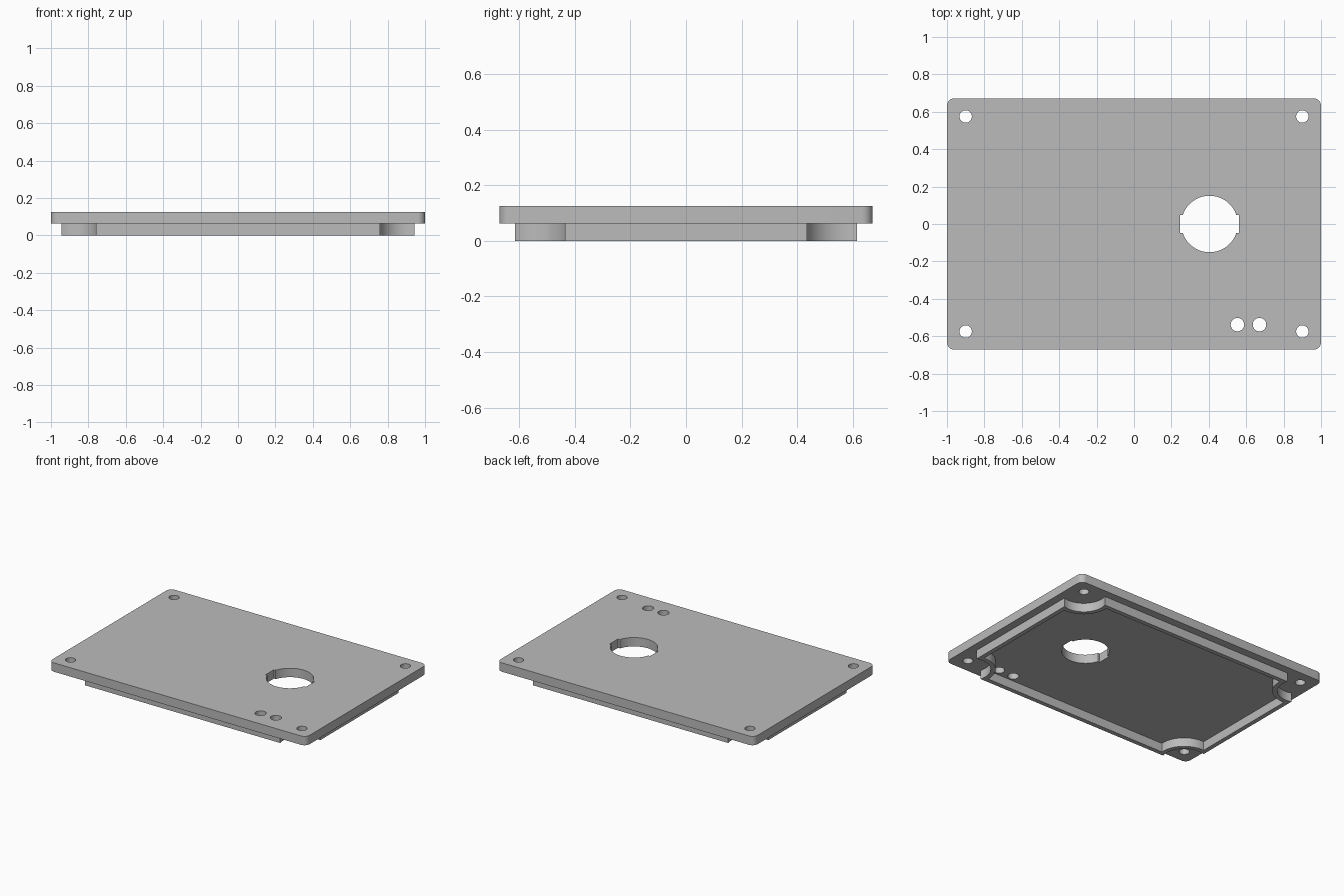
import bpy
import bmesh
from math import sin, cos, atan2, sqrt, asin, pi

cube = bpy.data.objects.get("Cube")
if cube:
    bpy.data.objects.remove(cube, do_unlink=True)

# Main dimensions
HALF_X, HALF_Y = 1.0, 0.672
STEP, TOP = 0.0625, 0.125
RIM_X, RIM_Y = 0.944, 0.616
WALL = 0.031
SCREW_X, SCREW_Y = 0.9, 0.575
CLEARANCE = 0.1465

grey = bpy.data.materials.new("plain_grey")
grey.use_nodes = True
grey.diffuse_color = (0.5, 0.5, 0.5, 1)
grey.node_tree.nodes["Principled BSDF"].inputs["Base Color"].default_value = (0.5, 0.5, 0.5, 1)


def arc(cx, cy, r, start, end, steps=12):
    return [(cx + r * cos(start + (end - start) * i / steps),
             cy + r * sin(start + (end - start) * i / steps)) for i in range(steps + 1)]


def mirrored(quarter, cx=0, cy=0):
    """Closed outline from one quarter, mirrored in both axes."""
    half = quarter + [(-x, y) for x, y in reversed(quarter)]
    whole = half + [(x, -y) for x, y in reversed(half)]
    return [(cx + x, cy + y) for x, y in whole]


def circle(cx, cy, r):
    return mirrored(arc(0, 0, r, 0, pi / 2, 10), cx, cy)


def scalloped(hx, hy, r):
    """Rectangle with a concave arc around each corner screw."""
    dx, dy = hx - SCREW_X, hy - SCREW_Y
    start = atan2(-sqrt(r * r - dx * dx), dx)
    end = atan2(dy, -sqrt(r * r - dy * dy)) - 2 * pi
    return mirrored(arc(SCREW_X, SCREW_Y, r, start, end, 20))


def solid(name, outlines, z0, z1):
    """Fill the first outline, leave the others as holes, and extrude."""
    bm = bmesh.new()
    for points in outlines:
        verts = [bm.verts.new((x, y, z0)) for x, y in points]
        for a, b in zip(verts, verts[1:] + verts[:1]):
            bm.edges.new((a, b))
    bmesh.ops.remove_doubles(bm, verts=bm.verts[:], dist=0.0001)
    bmesh.ops.triangle_fill(bm, use_beauty=True, edges=bm.edges[:], normal=(0, 0, 1))
    new = bmesh.ops.extrude_face_region(bm, geom=bm.faces[:], use_keep_orig=True)["geom"]
    bmesh.ops.translate(bm, vec=(0, 0, z1 - z0),
                        verts=[g for g in new if isinstance(g, bmesh.types.BMVert)])
    bmesh.ops.recalc_face_normals(bm, faces=bm.faces[:])
    mesh = bpy.data.meshes.new(name)
    bm.to_mesh(mesh)
    bm.free()
    mesh.materials.append(grey)
    obj = bpy.data.objects.new(name, mesh)
    bpy.context.collection.objects.link(obj)
    bpy.ops.object.select_all(action="DESELECT")
    obj.select_set(True)
    bpy.context.view_layer.objects.active = obj
    bpy.ops.object.shade_smooth_by_angle(angle=pi / 6)
    return obj


# Cover plate with rounded corners
corner = 0.04
plate = mirrored(arc(HALF_X - corner, HALF_Y - corner, corner, 0, pi / 2, 8))

# Round opening with a shallow notch on each side
radius, notch_x, notch_y = 0.151, 0.158, 0.047
opening = mirrored([(notch_x, notch_y)]
                   + arc(0, 0, radius, asin(notch_y / radius), pi / 2, 16), 0.404, 0)

# Screw holes and two small indicator holes
holes = [circle(sx * SCREW_X, sy * SCREW_Y, 0.033) for sx in (-1, 1) for sy in (-1, 1)]
holes += [circle(x, -0.538, 0.036) for x in (0.553, 0.671)]
solid("cover_plate", [plate, opening] + holes, STEP, TOP)

# Thin locating rim underneath, curving round the screw holes
solid("locating_rim",
      [scalloped(RIM_X, RIM_Y, CLEARANCE),
       scalloped(RIM_X - WALL, RIM_Y - WALL, CLEARANCE + WALL)], 0, STEP)
